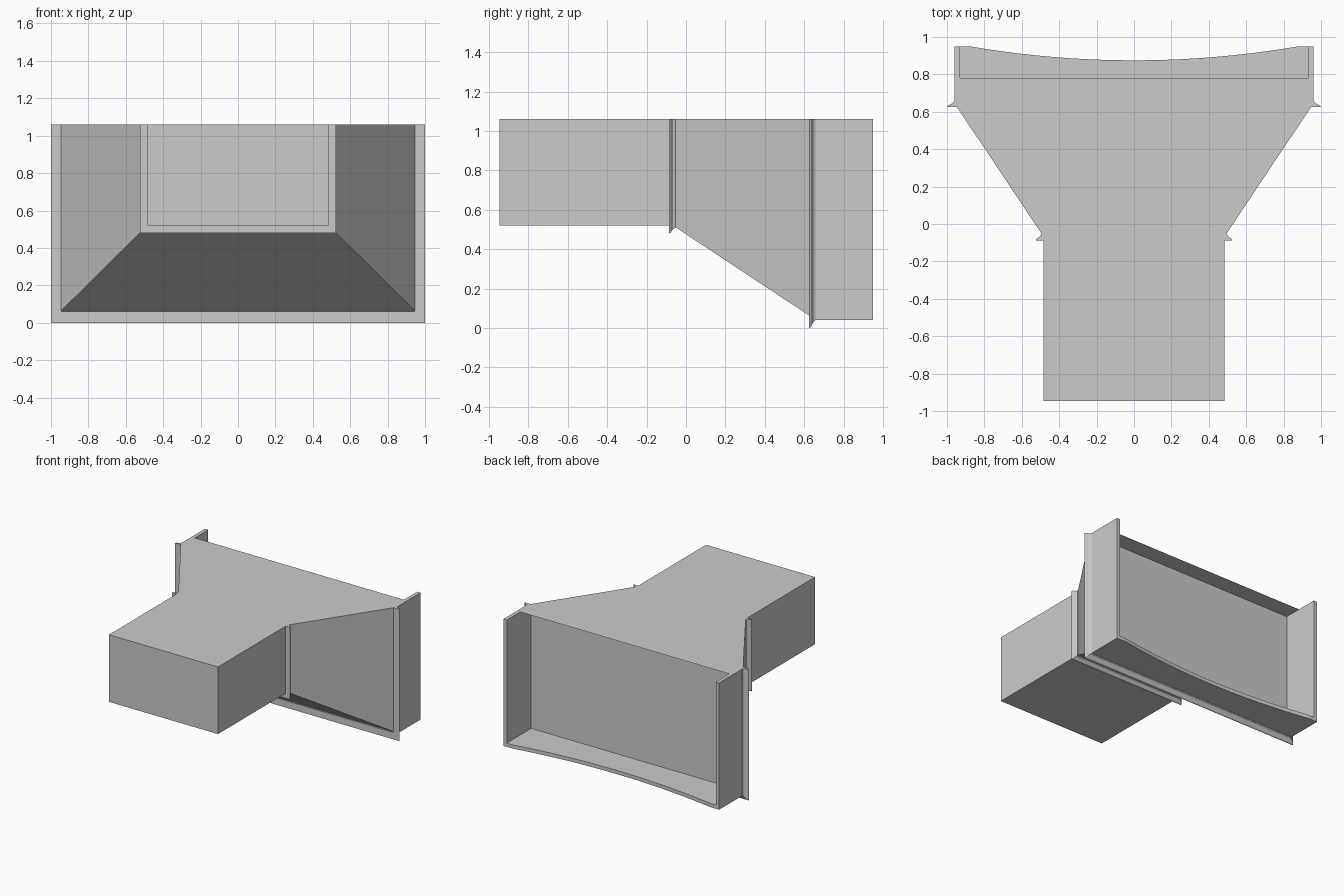
import bpy, bmesh

if "Cube" in bpy.data.objects:
    bpy.data.objects.remove(bpy.data.objects["Cube"])

TOP = 1.06


def finish(name, bm):
    bmesh.ops.remove_doubles(bm, verts=bm.verts, dist=1e-5)
    bmesh.ops.recalc_face_normals(bm, faces=bm.faces)
    mesh = bpy.data.meshes.new(name)
    bm.to_mesh(mesh)
    bm.free()
    obj = bpy.data.objects.new(name, mesh)
    bpy.context.collection.objects.link(obj)
    return obj


def u_loft(name, rings, roof=False, caps=(), loop=False):
    """Skin U-shaped sections (y, half width, bottom z), all level at TOP."""
    bm = bmesh.new()
    secs = [[bm.verts.new(p) for p in ((-w, y, TOP), (-w, y, z), (w, y, z), (w, y, TOP))]
            for y, w, z in rings]
    pairs = list(zip(secs, secs[1:]))
    if loop:
        pairs.append((secs[-1], secs[0]))
    for a, b in pairs:
        for i in range(4 if roof else 3):
            j = (i + 1) % 4
            bm.faces.new((a[i], a[j], b[j], b[i]))
    if loop:
        for i in (0, 3):
            bm.faces.new([s[i] for s in secs])
    for c in caps:
        bm.faces.new(secs[c])
    return finish(name, bm)


def prism(name, outline, z0, z1):
    bm = bmesh.new()
    face = bm.faces.new([bm.verts.new((x, y, z0)) for x, y in outline])
    if z1 > z0:
        ext = bmesh.ops.extrude_face_region(bm, geom=[face], use_keep_orig=True)
        verts = [v for v in ext["geom"] if isinstance(v, bmesh.types.BMVert)]
        bmesh.ops.translate(bm, verts=verts, vec=(0, 0, z1 - z0))
    return finish(name, bm)


def flange(name, y, w, z, size):
    # flat front face, stepped rounded back
    profile = [(0, 0), (1, 0), (.9, .009), (.62, .016), (.42, .022), (.3, .033), (0, .033)]
    u_loft(name, [(y + dy, w + size * o, z - size * o) for o, dy in profile], loop=True)


# Straight box and widening hopper
u_loft("straight_box", [(-.947, .485, .52), (-.06, .485, .52)], roof=True, caps=(0,))
u_loft("tapered_hopper", [(-.06, .489, .516), (.63, .95, .06)], roof=True)

# Raised trim around both joints
flange("front_flange", -.087, .485, .52, .04)
flange("rear_flange", .625, .945, .055, .055)

# Rear opening: recessed wall, short roof, side walls and curved floor
u_loft("recessed_wall", [(.63, .95, .06), (.64, .95, .05)], roof=True, caps=(1,))
prism("rear_roof", [(-.93, .63), (.93, .63), (.93, .78), (-.93, .78)], TOP, TOP)
for side, s in (("left", -1), ("right", 1)):
    prism(side + "_side_wall",
          [(s * .93, .63), (s * .96, .63), (s * .96, .95), (s * .93, .95)], .07, TOP)
arc = [(x, .875 + .075 * (x / .88) ** 2) for x in (.88 - 1.76 * i / 20 for i in range(21))]
prism("curved_floor",
      [(-.96, .63), (.96, .63), (.96, .95)] + arc + [(-.96, .95)], .04, .07)
